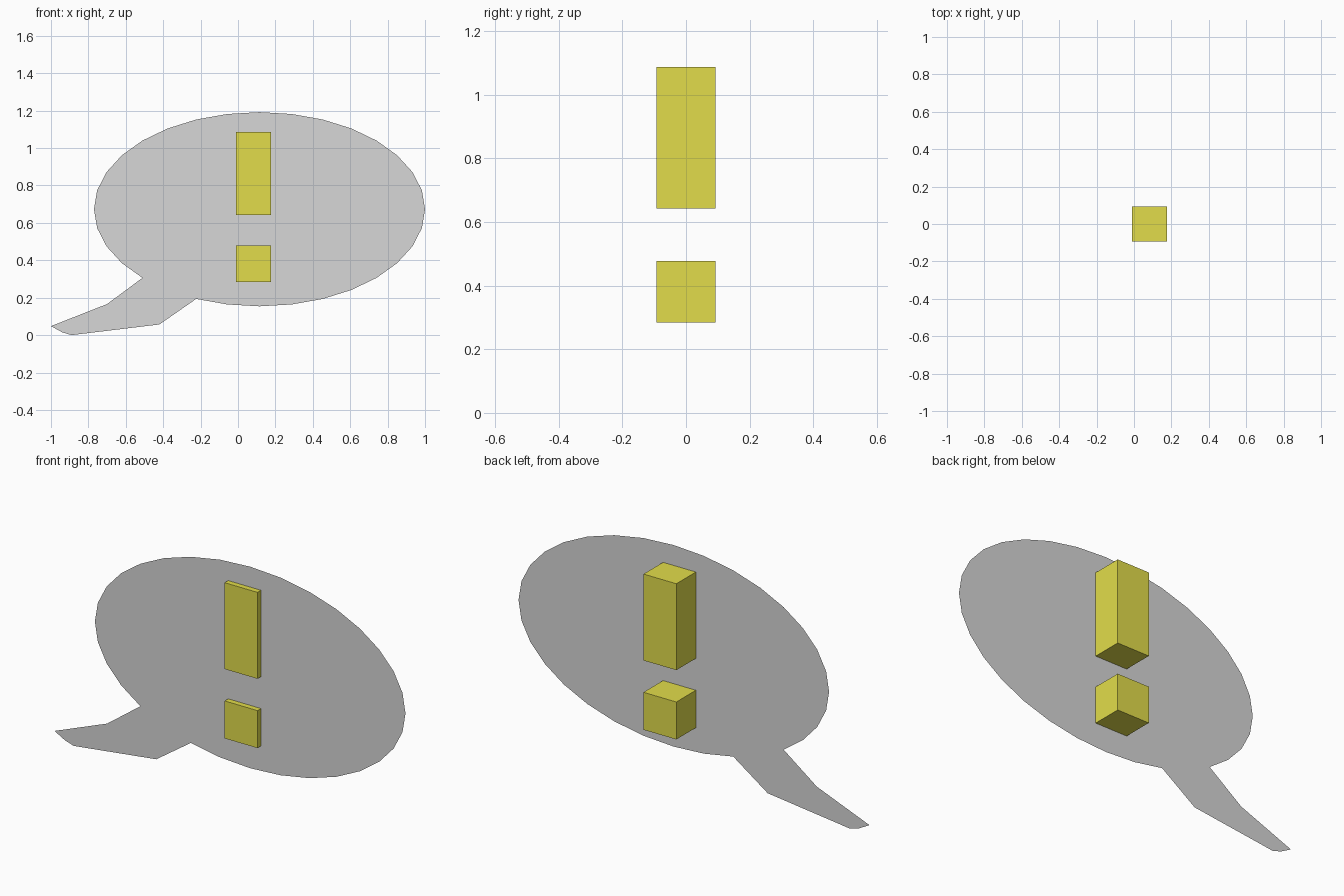
import bpy
import bmesh
from math import sin, cos, tau

cube = bpy.data.objects.get("Cube")
if cube:
    bpy.data.objects.remove(cube, do_unlink=True)


def material(name, color):
    mat = bpy.data.materials.new(name)
    mat.use_nodes = True
    mat.diffuse_color = color
    mat.node_tree.nodes["Principled BSDF"].inputs["Base Color"].default_value = color
    return mat


def add_object(name, bm, mat):
    mesh = bpy.data.meshes.new(name)
    bm.to_mesh(mesh)
    bm.free()
    mesh.materials.append(mat)
    obj = bpy.data.objects.new(name, mesh)
    bpy.context.collection.objects.link(obj)
    return obj


grey = material("light grey", (0.68, 0.68, 0.68, 1))
yellow = material("yellow", (0.76, 0.72, 0.07, 1))

# Flat speech bubble: an ellipse with a bent tail between two of its corners
SIDES, TAIL_START, TAIL_END = 32, 20, 22
CENTER_X, CENTER_Z, RADIUS_X, RADIUS_Z = 0.115, 0.673, 0.885, 0.519
SHEET_Y = -0.065


def rim(i):
    a = tau * i / SIDES
    return CENTER_X + RADIUS_X * cos(a), CENTER_Z + RADIUS_Z * sin(a)


oval = [rim(i) for i in range(SIDES) if not TAIL_START < i < TAIL_END]
tail = [rim(TAIL_START), (-0.70, 0.166), (-1.0, 0.048), (-0.94, 0.015),
        (-0.89, 0.0), (-0.42, 0.057), rim(TAIL_END)]

bm = bmesh.new()
for outline in (oval, tail):
    bm.faces.new([bm.verts.new((x, SHEET_Y, z)) for x, z in outline])
bmesh.ops.remove_doubles(bm, verts=bm.verts, dist=0.0001)
bmesh.ops.triangulate(bm, faces=[f for f in bm.faces if len(f.verts) == len(tail)])
add_object("speech_bubble", bm, grey)

# Exclamation mark: a tall bar over a short block, both through the bubble
MARK_X, MARK_WIDTH = 0.083, 0.187
for name, bottom, top in (("mark_bar", 0.642, 1.087), ("mark_dot", 0.285, 0.478)):
    bm = bmesh.new()
    bmesh.ops.create_cube(bm, size=1)
    bmesh.ops.scale(bm, vec=(MARK_WIDTH, MARK_WIDTH, top - bottom), verts=bm.verts)
    bmesh.ops.translate(bm, vec=(MARK_X, 0, (bottom + top) / 2), verts=bm.verts)
    add_object(name, bm, yellow)
